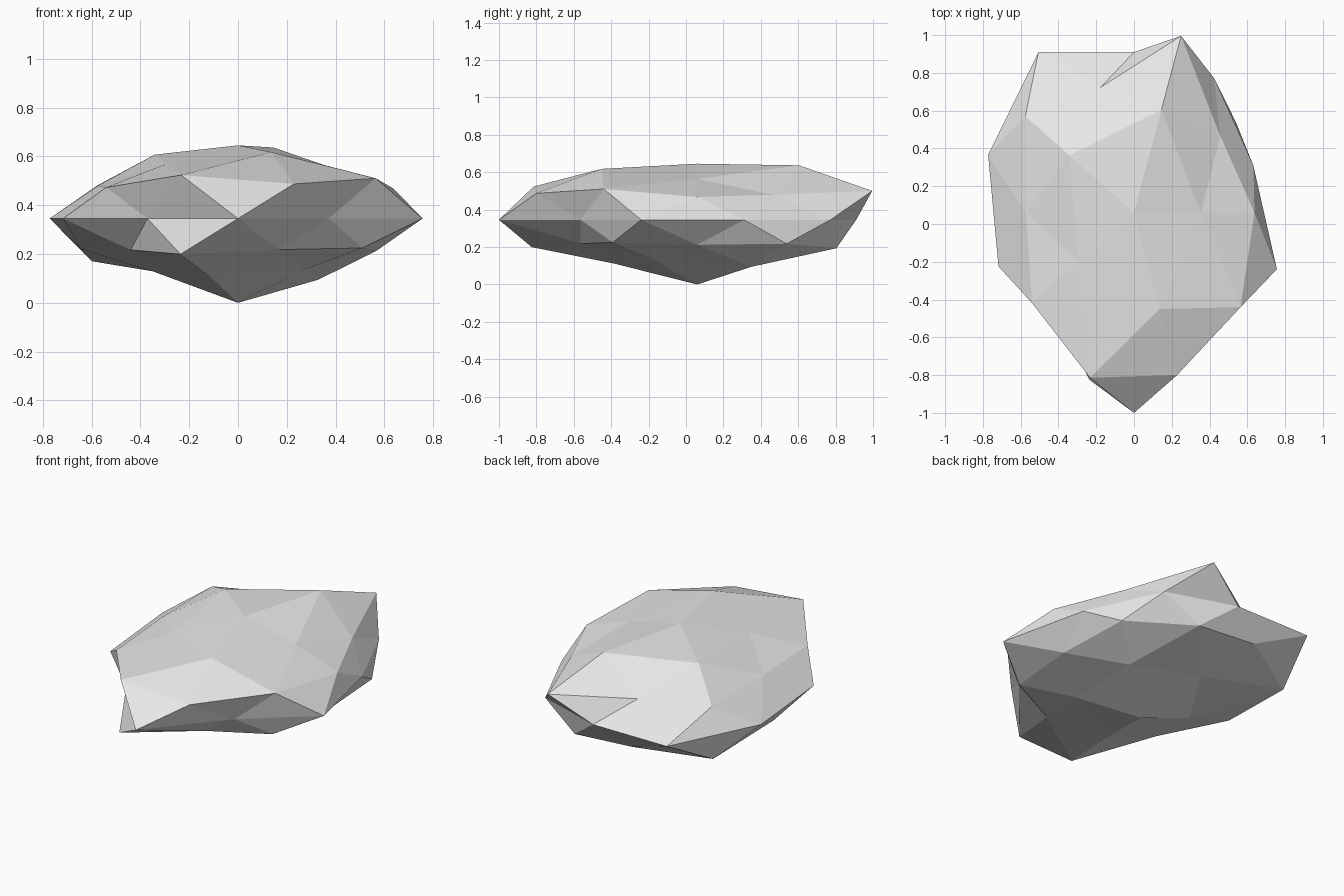
import bpy, bmesh, math

# Remove the default cube
cube = bpy.data.objects.get("Cube")
if cube:
    bpy.data.objects.remove(cube, do_unlink=True)

# Lumpiness of the rock: radial factors per ring, counter-clockwise from +x
RINGS = {
    1.0: [0.955],
    0.9: [0.82, 1.09, 0.98, 0.84, 1.02],
    0.5: [0.81, 0.82, 0.82, 1.08, 1.0],
    0.4: [0.87, 1.10, 0.97, 0.91, 1.01],
    0.0: [0.81, 0.88, 0.85, 1.05, 0.99, 0.92, 0.77, 1.06, 0.77, 0.97],
    -0.4: [0.91, 0.88, 0.88, 1.04, 0.86],
    -0.5: [0.81, 0.92, 1.06, 0.78, 0.77],
    -0.9: [0.94, 0.80, 0.81, 0.88, 0.78],
    -1.0: [1.10],
}
SCALE = (0.82, 1.0, 0.314)
CENTRE = (0.0, 0.06, 0.346)


def turn(vert):
    return round(math.degrees(math.atan2(vert.co.y, vert.co.x))) % 360


# Stone colour
stone = bpy.data.materials.new("stone_grey")
stone.use_nodes = True
grey = (0.8, 0.8, 0.8, 1.0)
stone.diffuse_color = grey
stone.node_tree.nodes["Principled BSDF"].inputs["Base Color"].default_value = grey

# Rock body: icosphere with each vertex pushed along its radius, then flattened
bm = bmesh.new()
bmesh.ops.create_icosphere(bm, subdivisions=2, radius=1.0)
levels = {}
for v in bm.verts:
    levels.setdefault(round(v.co.z, 1), []).append(v)
for level, verts in levels.items():
    for v, factor in zip(sorted(verts, key=turn), RINGS[level]):
        v.co = [c + factor * s * p for c, s, p in zip(CENTRE, SCALE, v.co)]
for f in bm.faces:
    f.smooth = False

# Stand the rock on the ground
lowest = min(v.co.z for v in bm.verts)
for v in bm.verts:
    v.co.z -= lowest

mesh = bpy.data.meshes.new("rock")
bm.to_mesh(mesh)
bm.free()
mesh.materials.append(stone)
rock = bpy.data.objects.new("rock", mesh)
bpy.context.collection.objects.link(rock)
